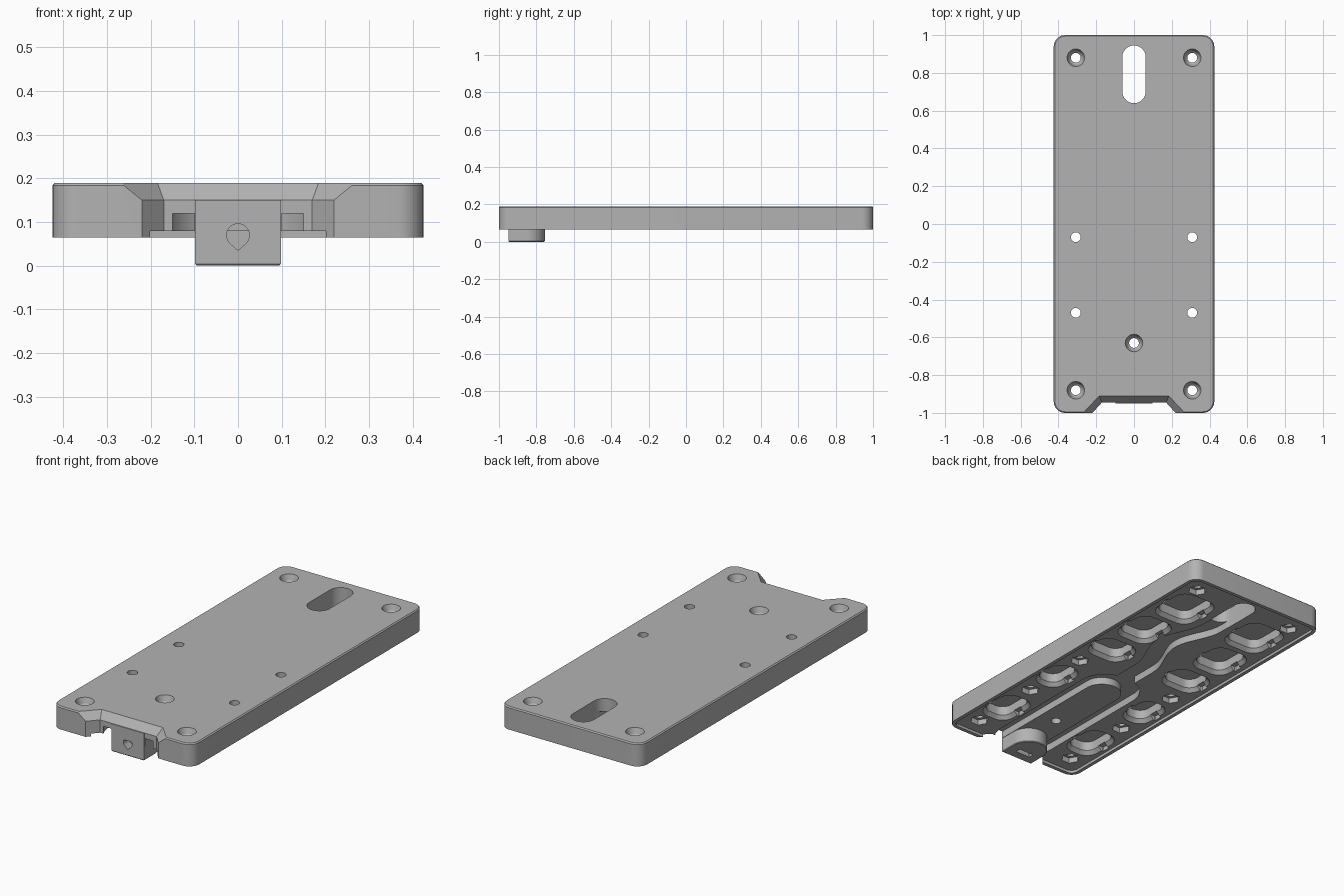
import bpy
import bmesh
from math import sin, cos, pi, radians
from mathutils import Matrix

cube = bpy.data.objects.get("Cube")
if cube:
    bpy.data.objects.remove(cube, do_unlink=True)

grey = bpy.data.materials.new("mid_grey")
grey.use_nodes = True
COLOUR = (0.45, 0.45, 0.45, 1)
grey.diffuse_color = COLOUR
bsdf = next(n for n in grey.node_tree.nodes if n.type == 'BSDF_PRINCIPLED')
bsdf.inputs["Base Color"].default_value = COLOUR
bsdf.inputs["Roughness"].default_value = 0.6


def rrect(x0, x1, y0, y1, r, grow=0.0, n=8):
    """Rounded rectangle outline, optionally grown outward."""
    x0, x1, y0, y1, r = x0 - grow, x1 + grow, y0 - grow, y1 + grow, r + grow
    pts = []
    for k, (cx, cy) in enumerate([(x1 - r, y1 - r), (x0 + r, y1 - r),
                                  (x0 + r, y0 + r), (x1 - r, y0 + r)]):
        for i in range(n + 1):
            a = (k + i / n) * pi / 2
            pts.append((cx + r * cos(a), cy + r * sin(a)))
    return pts


def ngon(x, y, r, n=32):
    return [(x + r * cos(2 * pi * i / n), y + r * sin(2 * pi * i / n)) for i in range(n)]


def loft(name, *layers):
    """Solid through stacked outlines, each layer being (outline, z)."""
    bm = bmesh.new()
    rings = [[bm.verts.new((x, y, z)) for x, y in pts] for pts, z in layers]
    for low, high in zip(rings, rings[1:]):
        for i in range(len(low)):
            j = (i + 1) % len(low)
            bm.faces.new((low[i], low[j], high[j], high[i]))
    bm.faces.new(rings[0])
    bm.faces.new(rings[-1])
    bmesh.ops.remove_doubles(bm, verts=bm.verts, dist=1e-5)
    bmesh.ops.recalc_face_normals(bm, faces=bm.faces)
    mesh = bpy.data.meshes.new(name)
    bm.to_mesh(mesh)
    bm.free()
    obj = bpy.data.objects.new(name, mesh)
    bpy.context.collection.objects.link(obj)
    mesh.materials.append(grey)
    return obj


def cut(target, cutter):
    """Subtract a solid and discard it."""
    cutter.hide_render = True
    bpy.ops.object.select_all(action='DESELECT')
    bpy.context.view_layer.objects.active = target
    target.select_set(True)
    mod = target.modifiers.new("cut", 'BOOLEAN')
    mod.operation = 'DIFFERENCE'
    mod.solver = 'EXACT'
    mod.object = cutter
    bpy.ops.object.modifier_apply(modifier=mod.name)
    bpy.data.objects.remove(cutter, do_unlink=True)


BASE, FLOOR, CEIL, POCKET, TOP = 0.065, 0.08, 0.12, 0.15, 0.19

# Main plate with a fine top chamfer
outer = (-0.425, 0.425, -1, 1, 0.06)
plate = loft("base_plate", (rrect(*outer), BASE), (rrect(*outer), TOP - 0.006),
             (rrect(*outer, grow=-0.006), TOP))

# Shallow underside recess inside a thin rim
cut(plate, loft("recess", (rrect(*outer, grow=-0.02), 0), (rrect(*outer, grow=-0.02), FLOOR)))


# Front notch, flared above the ledge height
def notch(front, back, y):
    k = front + (front - back) * 0.02 / (y + 1)
    return [(-k, -1.02), (k, -1.02), (back, y), (-back, y)]


low, high = notch(0.22, 0.17, -0.945), notch(0.27, 0.185, -0.91)
cut(plate, loft("notch", (low, 0), (low, POCKET), (high, TOP + 0.001)))

# Cable channel running both sides of a round-ended tongue
u_channel = loft("u_channel", (rrect(-0.17, 0.17, -1.02, -0.06, 0.15, n=12), 0.02),
                 (rrect(-0.17, 0.17, -1.02, -0.06, 0.15, n=12), CEIL))
tongue = rrect(-0.1, 0.1, -1.1, -0.16, 0.099, n=12)
cut(u_channel, loft("tongue", (tongue, 0), (tongue, TOP)))
cut(plate, u_channel)

# Winding channel from the tongue to the long slot
ys = [-0.1 + 0.78 * i / 30 for i in range(31)]
bend = [0.08 * sin(pi * (y - 0.08) / 0.55) ** 2 if 0.08 < y < 0.63 else 0 for y in ys]
winding = [(b + 0.06, y) for b, y in zip(bend, ys)]
winding += [(b - 0.06, y) for b, y in reversed(list(zip(bend, ys)))]
cut(plate, loft("winding_channel", (winding, 0.03), (winding, CEIL)))

# Long through slot near the back
slot = rrect(-0.062, 0.062, 0.64, 0.945, 0.0619, n=10)
cut(plate, loft("slot", (slot, 0), (slot, TOP + 0.1)))

# Lightening pockets with bevelled mouths and small side notches
for side in (-1, 1):
    for cy, half, inner, outer_x in ((0.69, 0.12, 0.13, 0.34), (0.39, 0.11, 0.16, 0.35),
                                     (0.12, 0.08, 0.15, 0.35), (-0.27, 0.10, 0.23, 0.36),
                                     (-0.69, 0.11, 0.21, 0.36)):
        x0, x1 = sorted((side * inner, side * outer_x))
        box = (x0, x1, cy - half, cy + half, 0.055)
        cut(plate, loft("pocket", (rrect(*box, grow=0.018), 0.03),
                        (rrect(*box, grow=0.018), FLOOR), (rrect(*box), 0.1),
                        (rrect(*box), POCKET)))
        bar = rrect(x0 - 0.03, x1 + 0.03, cy - 0.025, cy + 0.025, 0.004, n=1)
        cut(plate, loft("side_notch", (bar, 0.04), (bar, 0.105)))

# Counterbored screw holes, and plain holes with hexagonal nut seats below
corners = [(sx * 0.308, sy * 0.88) for sx in (-1, 1) for sy in (-1, 1)]
plain = [(sx * 0.308, y) for sx in (-1, 1) for y in (-0.07, -0.47)]
for x, y in corners + plain + [(0, -0.63)]:
    cut(plate, loft("hole", (ngon(x, y, 0.026), 0), (ngon(x, y, 0.026), TOP + 0.1)))
for x, y in corners + [(0, -0.63)]:
    cut(plate, loft("counterbore", (ngon(x, y, 0.026), 0.15), (ngon(x, y, 0.036), 0.16),
                    (ngon(x, y, 0.047), TOP + 0.001)))
for x, y in corners + plain:
    cut(plate, loft("nut_seat", (ngon(x, y, 0.048, 6), 0.02), (ngon(x, y, 0.048, 6), 0.11)))

# Round-backed lug under the front
half_round = [(-0.098, -0.95), (0.098, -0.95)]
half_round += [(0.098 * cos(pi * i / 24), -0.853 + 0.098 * sin(pi * i / 24)) for i in range(25)]
inset = [(x * 0.96, -0.853 + (y + 0.853) * 0.96) for x, y in half_round]
lug = loft("front_lug", (inset, 0), (half_round, 0.004), (half_round, POCKET))

# Teardrop bore in the lug front and a nut slot from below
drop = [(0.026 * cos(radians(a)), 0.07 + 0.026 * sin(radians(a))) for a in range(-45, 226, 10)]
drop.append((0, 0.035))
bore = loft("bore", (drop, 0.84), (drop, 0.97))
bore.data.transform(Matrix.Rotation(pi / 2, 4, 'X'))
cut(lug, bore)
nut = rrect(-0.045, 0.045, -0.9, -0.87, 0.004, n=1)
cut(lug, loft("nut_slot", (nut, -0.02), (nut, 0.1)))

# Smooth the rounded walls, keeping edges crisp
for obj in (plate, lug):
    bpy.ops.object.select_all(action='DESELECT')
    bpy.context.view_layer.objects.active = obj
    obj.select_set(True)
    bpy.ops.object.shade_smooth_by_angle(angle=radians(25))
